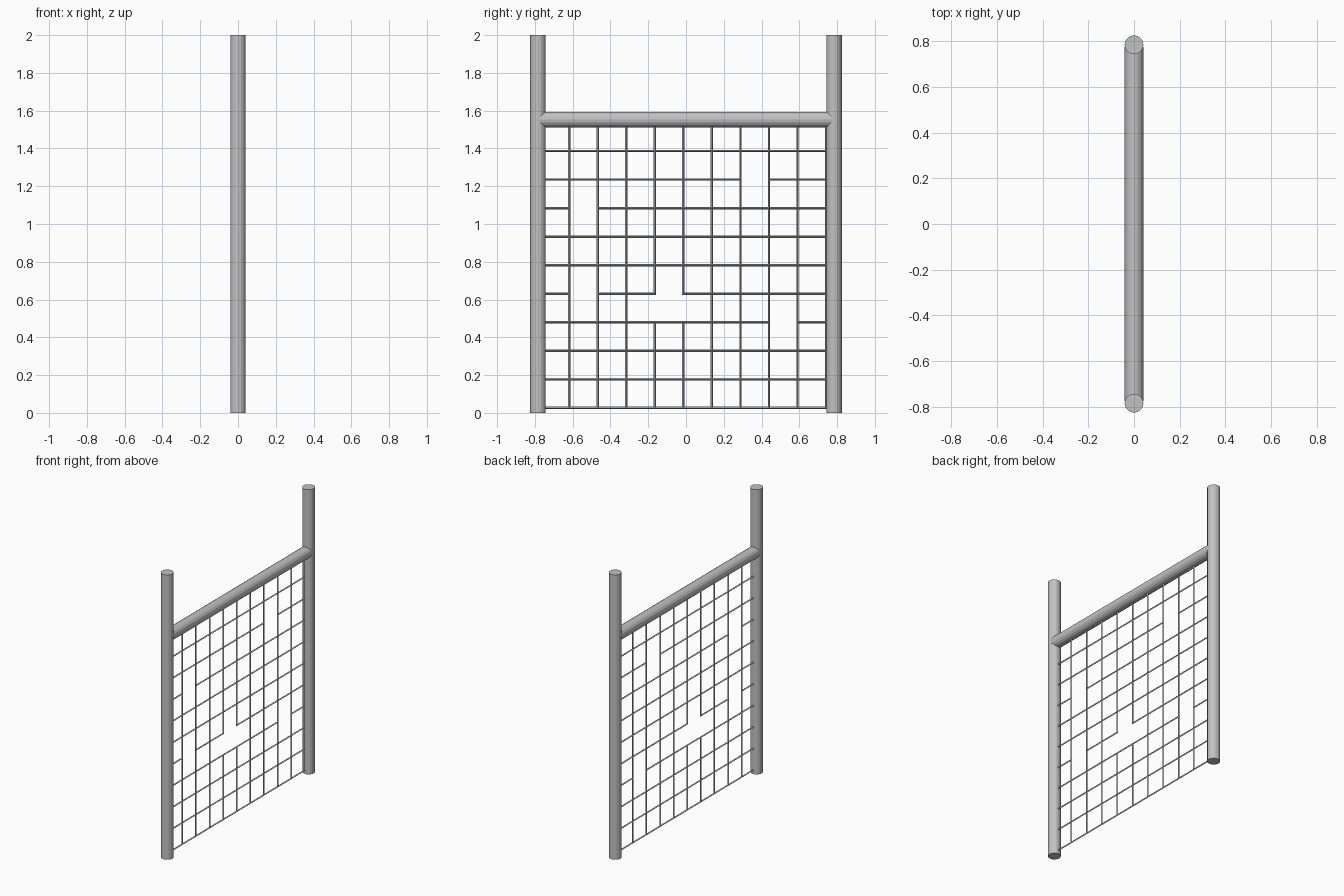
import bpy
import bmesh
import math

cube = bpy.data.objects.get("Cube")
if cube:
    bpy.data.objects.remove(cube, do_unlink=True)

# One plain grey metal for everything
metal = bpy.data.materials.new("grey metal")
metal.use_nodes = True
grey = (0.54, 0.54, 0.54, 1.0)
metal.diffuse_color = grey
metal.node_tree.nodes["Principled BSDF"].inputs["Base Color"].default_value = grey

RADIUS = 0.041
POST_Y = 0.784


def pipe(name, length, location, rotation=(0, 0, 0)):
    bpy.ops.mesh.primitive_cylinder_add(
        vertices=16, radius=RADIUS, depth=length, location=location, rotation=rotation)
    obj = bpy.context.object
    obj.name = name
    obj.data.materials.append(metal)
    return obj


# Two upright posts and the top rail between them
pipe("front_post", 2, (0, -POST_Y, 1))
pipe("back_post", 2, (0, POST_Y, 1))
pipe("top_rail", 1.55, (0, 0, 1.553), (math.pi / 2, 0, 0))

# Wire mesh: square grid with torn-out cells (column, row)
COUNT = 10
STEP = 0.151
START_Y, START_Z = -0.769, 0.027
torn = {(1, 6), (1, 7), (7, 7), (7, 8), (1, 3), (1, 4),
        (8, 2), (8, 3), (3, 3), (4, 3), (5, 3), (4, 4)}

bm = bmesh.new()
points = [[bm.verts.new((0, START_Y + STEP * i, START_Z + STEP * k))
           for k in range(COUNT + 1)] for i in range(COUNT + 1)]
for i in range(COUNT):
    for k in range(COUNT):
        if (i, k) not in torn:
            bm.faces.new((points[i][k], points[i + 1][k],
                          points[i + 1][k + 1], points[i][k + 1]))
mesh = bpy.data.meshes.new("wire_mesh")
bm.to_mesh(mesh)
bm.free()
mesh.materials.append(metal)
wire = bpy.data.objects.new("wire_mesh", mesh)
bpy.context.collection.objects.link(wire)

# Turn the grid edges into thin wires
frame = wire.modifiers.new("wires", 'WIREFRAME')
frame.thickness = 0.012
frame.offset = 0
frame.use_boundary = True
frame.use_replace = True
frame.use_even_offset = True
